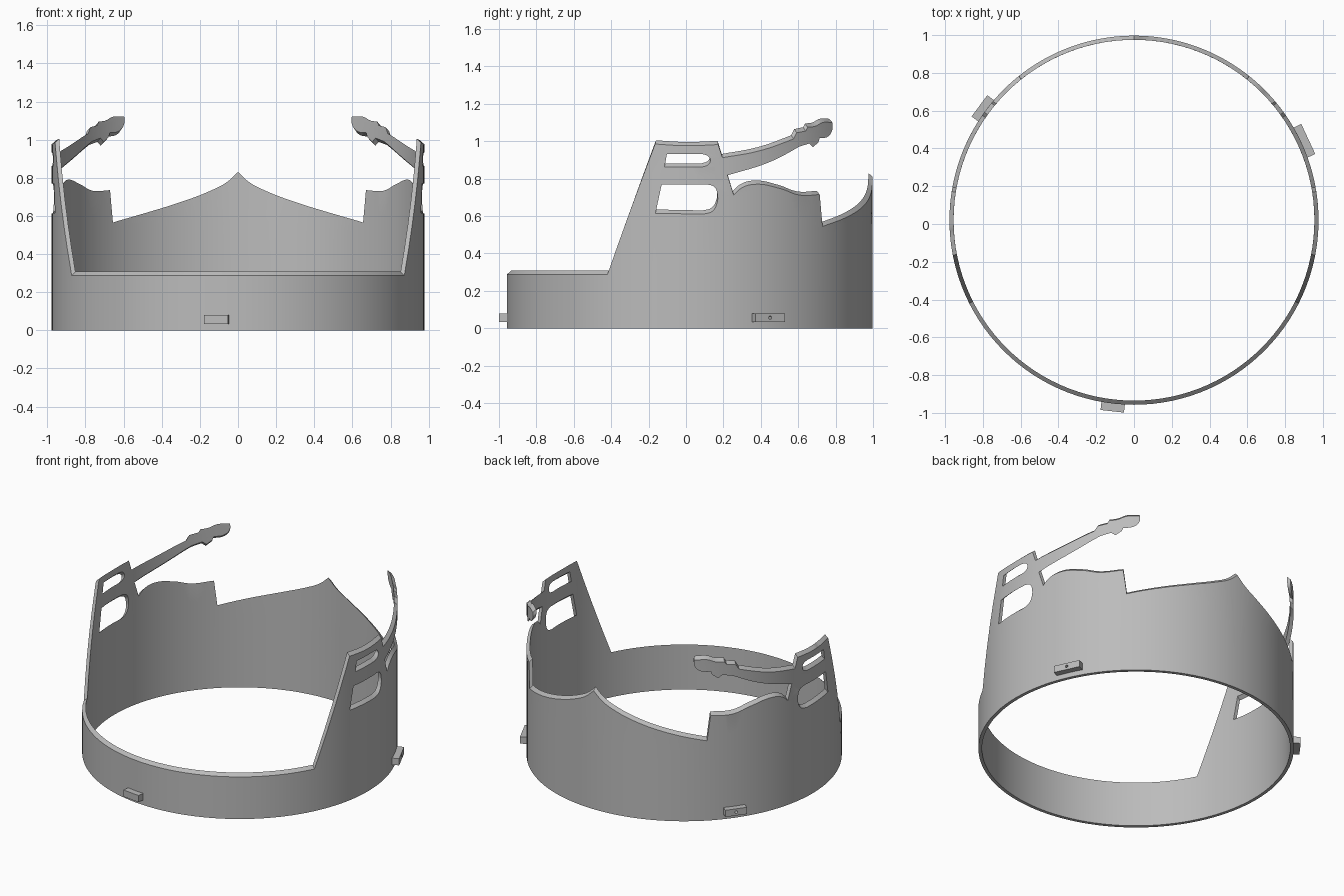
import bpy, bmesh, math
from mathutils import Vector, Matrix

if "Cube" in bpy.data.objects:
    bpy.data.objects.remove(bpy.data.objects["Cube"])

R, WALL, YC = 0.977, 0.022, 0.02   # outer radius, wall thickness, ring centre in y
RISE = 0.02                        # inner rim sits higher than the outer rim
COLUMNS = 60                       # columns per half turn

grey = bpy.data.materials.new("plain grey")
grey.use_nodes = True
grey.diffuse_color = (0.5, 0.5, 0.5, 1)
grey.node_tree.nodes["Principled BSDF"].inputs["Base Color"].default_value = (0.5, 0.5, 0.5, 1)


def arc_y(y):
    """Arc length from the back for a given depth."""
    return R * math.acos(max(-1, min(1, (y - YC) / R)))


def arc_x(x):
    return R * math.asin(x / R)


def corner(*pts):
    return [(arc_y(y), z, 'VECTOR') for y, z in pts]


def soft(*pts):
    return [(arc_y(y), z, 'AUTO') for y, z in pts]


def add_spline(curve, pts):
    s = curve.splines.new('BEZIER')
    s.bezier_points.add(len(pts) - 1)
    s.use_cyclic_u = True
    s.resolution_u = 6
    for bp, (a, z, kind) in zip(s.bezier_points, pts):
        bp.co = (a, z, 0)
        bp.handle_left_type = bp.handle_right_type = kind


# Half of the unrolled wall, from the front round to the back
front_band = [(math.pi * R, 0, 'VECTOR'), (math.pi * R, 0.288, 'VECTOR')]
tower = corner((-0.42, 0.288), (-0.165, 0.985)) + soft((0, 0.976)) + corner((0.172, 0.982), (0.195, 0.912))
arm = (soft((0.39, 0.948)) + corner((0.575, 1.012), (0.592, 1.045), (0.64, 1.055), (0.65, 1.075))
       + soft((0.69, 1.08), (0.73, 1.1)) + corner((0.783, 1.1)) + soft((0.783, 1.064), (0.762, 1.027))
       + corner((0.714, 1.016), (0.708, 0.995), (0.68, 0.968), (0.66, 0.988), (0.607, 0.972))
       + soft((0.446, 0.888)) + corner((0.222, 0.818)))
side_lip = (corner((0.255, 0.713)) + soft((0.297, 0.75), (0.37, 0.77), (0.5, 0.748), (0.607, 0.712))
            + corner((0.715, 0.715), (0.73, 0.545)))
back_sweep = [(arc_x(x), z, 'AUTO') for x, z in
              ((0.48, 0.6), (0.3, 0.655), (0.157, 0.708), (0.063, 0.755))]
back_peak = [(0, 0.81, 'VECTOR'), (0, 0, 'VECTOR')]
upper_window = (corner((-0.115, 0.862), (-0.102, 0.932), (0.085, 0.932))
                + soft((0.118, 0.92), (0.13, 0.897), (0.118, 0.874)) + corner((0.085, 0.862)))
lower_window = (corner((-0.163, 0.615), (-0.13, 0.77), (0.11, 0.77))
                + soft((0.152, 0.755), (0.168, 0.715), (0.165, 0.665), (0.14, 0.625)) + corner((0.09, 0.61)))

curve = bpy.data.curves.new("wall_pattern", 'CURVE')
curve.dimensions = '2D'
curve.fill_mode = 'BOTH'
for loop in (front_band + tower + arm + side_lip + back_sweep + back_peak, upper_window, lower_window):
    add_spline(curve, loop)
pattern = bpy.data.objects.new("wall_pattern", curve)
bpy.context.collection.objects.link(pattern)
bpy.context.view_layer.update()
flat = bpy.data.meshes.new_from_object(pattern.evaluated_get(bpy.context.evaluated_depsgraph_get()))
bpy.data.objects.remove(pattern)

# Slice the pattern into columns and roll it into a half ring
bm = bmesh.new()
bm.from_mesh(flat)
bmesh.ops.remove_doubles(bm, verts=bm.verts, dist=1e-5)
for k in range(1, COLUMNS):
    bmesh.ops.bisect_plane(bm, geom=bm.verts[:] + bm.edges[:] + bm.faces[:],
                           plane_co=(k * math.pi * R / COLUMNS, 0, 0), plane_no=(1, 0, 0))
for v in bm.verts:
    a, z = v.co.x / R, v.co.y
    v.co = (R * math.sin(a), R * math.cos(a), z)

# Mirror to the other side
copy = bmesh.ops.duplicate(bm, geom=bm.verts[:] + bm.edges[:] + bm.faces[:])["geom"]
for g in copy:
    if isinstance(g, bmesh.types.BMVert):
        g.co.x = -g.co.x
bmesh.ops.reverse_faces(bm, faces=[g for g in copy if isinstance(g, bmesh.types.BMFace)])
bmesh.ops.remove_doubles(bm, verts=bm.verts, dist=1e-4)

# Thicken inwards with a sloping rim
inner = bmesh.ops.extrude_face_region(bm, geom=bm.faces[:], use_keep_orig=True)["geom"]
for g in inner:
    if isinstance(g, bmesh.types.BMVert):
        s = (R - WALL) / R
        g.co = (g.co.x * s, g.co.y * s, g.co.z + (RISE if g.co.z > 0.01 else 0))
bmesh.ops.translate(bm, verts=bm.verts, vec=(0, YC, 0))
bmesh.ops.recalc_face_normals(bm, faces=bm.faces)
mesh = bpy.data.meshes.new("crown_wall")
bm.to_mesh(mesh)
bm.free()
mesh.materials.clear()
mesh.materials.append(grey)
wall = bpy.data.objects.new("crown_wall", mesh)
bpy.context.collection.objects.link(wall)
bpy.context.view_layer.objects.active = wall
wall.select_set(True)
bpy.ops.object.shade_smooth_by_angle(angle=math.radians(30))


# Small mounting blocks round the base
def block(name, degrees, length, bored):
    a = math.radians(degrees)
    centre = Vector((0.99 * math.cos(a), YC + 0.99 * math.sin(a), 0.057))
    bpy.ops.mesh.primitive_cube_add(size=1)
    ob = bpy.context.object
    ob.name = name
    ob.data.transform(Matrix.Diagonal((0.056, length, 0.046, 1)))
    ob.location = centre
    ob.rotation_euler.z = a
    ob.data.materials.append(grey)
    if bored:
        bpy.ops.mesh.primitive_cylinder_add(vertices=16, radius=0.009, depth=0.2, location=centre,
                                            rotation=(0, math.pi / 2, a))
        cutter = bpy.context.object
        cutter.name = name + "_bore"
        cutter.hide_render = True
        cutter.hide_set(True)
        cutter.display_type = 'WIRE'
        mod = ob.modifiers.new("bore", 'BOOLEAN')
        mod.object = cutter
        bpy.context.view_layer.objects.active = ob
        bpy.ops.object.modifier_apply(modifier=mod.name)
        bpy.data.objects.remove(cutter)


block("front_block", -96.5, 0.125, False)
block("left_block", 25, 0.175, True)
block("right_block", 143.5, 0.14, True)
